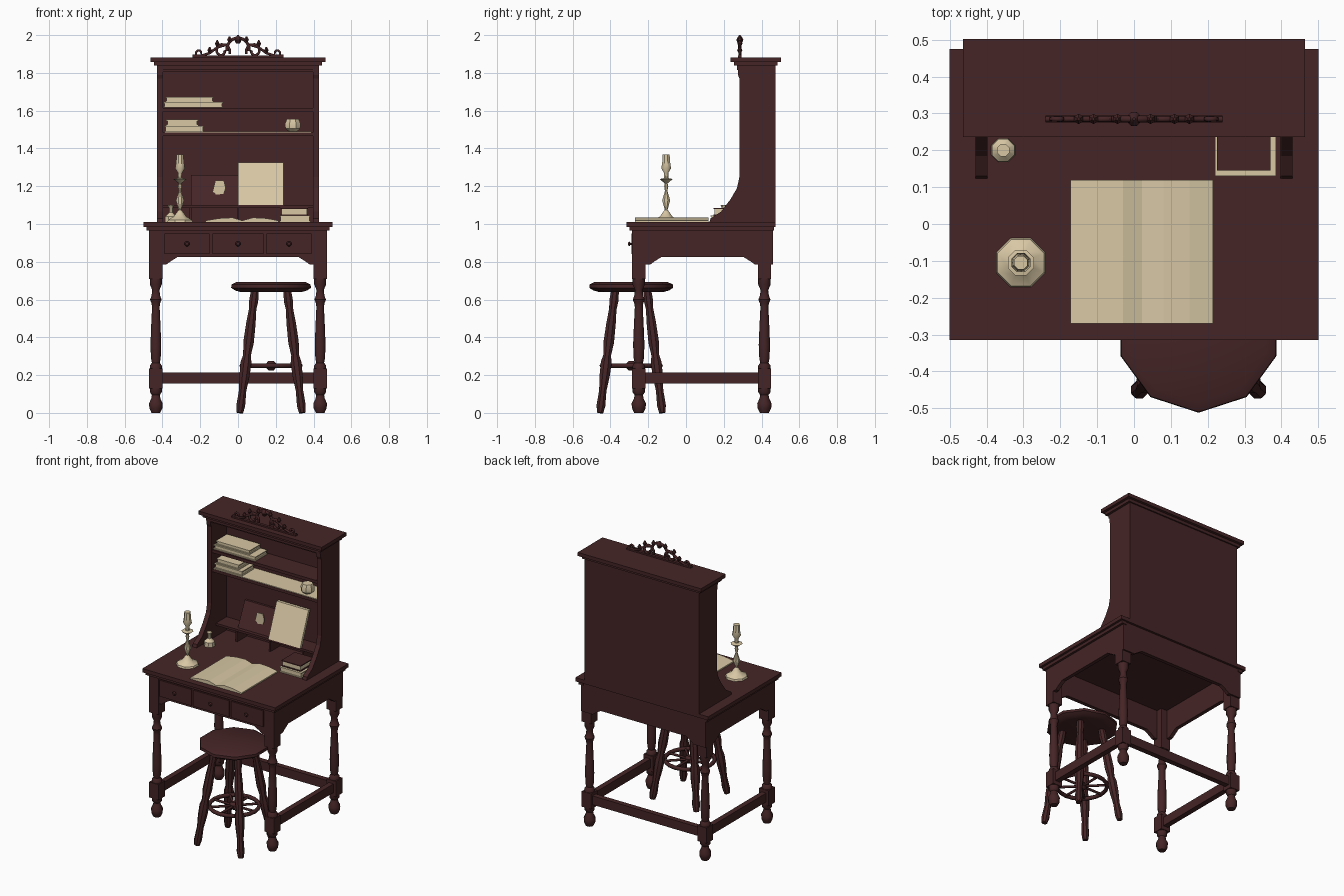
import bpy, bmesh, math
from mathutils import Vector

if "Cube" in bpy.data.objects:
    bpy.data.objects.remove(bpy.data.objects["Cube"])

def material(name, rgb):
    m = bpy.data.materials.new(name)
    m.diffuse_color = (*rgb, 1)
    m.use_nodes = True
    m.node_tree.nodes["Principled BSDF"].inputs["Base Color"].default_value = m.diffuse_color
    return m

WOOD = material("dark mahogany", (0.060, 0.018, 0.019))
CREAM = material("aged cream", (0.68, 0.57, 0.37))

def finish(name, bm, mat, smooth=False):
    bmesh.ops.recalc_face_normals(bm, faces=bm.faces)
    me = bpy.data.meshes.new(name)
    bm.to_mesh(me)
    bm.free()
    me.materials.append(mat)
    ob = bpy.data.objects.new(name, me)
    bpy.context.collection.objects.link(ob)
    if smooth:
        bpy.ops.object.select_all(action='DESELECT')
        ob.select_set(True)
        bpy.context.view_layer.objects.active = ob
        bpy.ops.object.shade_smooth_by_angle(angle=math.radians(40))
    return ob

def prism(name, pts, axis, a, b, mat=WOOD):
    """Extrude a polygon along an axis from a to b."""
    put = {'x': lambda p, t: (t, p[0], p[1]), 'y': lambda p, t: (p[0], t, p[1]),
           'z': lambda p, t: (p[0], p[1], t)}[axis]
    bm = bmesh.new()
    A = [bm.verts.new(put(p, a)) for p in pts]
    B = [bm.verts.new(put(p, b)) for p in pts]
    bm.faces.new(A)
    bm.faces.new(B[::-1])
    for i in range(len(pts)):
        j = (i + 1) % len(pts)
        bm.faces.new((A[i], A[j], B[j], B[i]))
    return finish(name, bm, mat)

def box(name, x, y, z, mat=WOOD):
    return prism(name, [(x[0], y[0]), (x[1], y[0]), (x[1], y[1]), (x[0], y[1])], 'z', *z, mat)

def lathe(name, prof, base, tip=None, mat=WOOD, n=10):
    """Turn (radius, distance) pairs around a line from base towards tip."""
    base = Vector(base)
    d = (Vector(tip) - base).normalized() if tip else Vector((0, 0, 1))
    q = Vector((0, 0, 1)).rotation_difference(d)
    bm = bmesh.new()
    rings = []
    for r, h in prof:
        rings.append([bm.verts.new(base + q @ Vector((r * math.cos((k + .5) * math.tau / n),
                      r * math.sin((k + .5) * math.tau / n), h))) for k in range(n)])
    for R, S in zip(rings, rings[1:]):
        for k in range(n):
            bm.faces.new((R[k], R[(k + 1) % n], S[(k + 1) % n], S[k]))
    bm.faces.new(rings[0][::-1])
    bm.faces.new(rings[-1])
    return finish(name, bm, mat, True)

def tube(name, pts, r, mat=WOOD, closed=False):
    cu = bpy.data.curves.new(name, 'CURVE')
    cu.dimensions = '3D'
    cu.bevel_depth, cu.bevel_resolution, cu.use_fill_caps = r, 1, True
    s = cu.splines.new('POLY')
    s.points.add(len(pts) - 1)
    for p, c in zip(s.points, pts):
        p.co = (*c, 1)
    s.use_cyclic_u = closed
    cu.materials.append(mat)
    ob = bpy.data.objects.new(name, cu)
    bpy.context.collection.objects.link(ob)
    bpy.ops.object.select_all(action='DESELECT')
    ob.select_set(True)
    bpy.context.view_layer.objects.active = ob
    bpy.ops.object.convert(target='MESH')

# desk top and moulding
box("desk_top", (-.5, .5), (-.315, .475), (.985, 1.01))
box("desk_top_rim_front", (-.485, .485), (-.3, -.27), (.965, .985))
for s in (-1, 1):
    box("desk_top_rim_side", sorted((s * .485, s * .45)), (-.3, .465), (.965, .985))

# aprons with shaped lower edges
def apron_shape(a, b):
    return [(a, .985), (a, .785), (a + .09, .785), (a + .11, .80), (a + .15, .825),
            (b - .15, .825), (b - .11, .80), (b - .09, .785), (b, .785), (b, .985)]
prism("front_apron", apron_shape(-.47, .47), 'y', -.28, -.255)
prism("back_apron", apron_shape(-.47, .47), 'y', .435, .46)
for s in (-1, 1):
    prism("side_apron", apron_shape(-.28, .455), 'x', s * .47, s * .445)

# drawer fronts and knobs
for x0, x1 in ((-.39, -.15), (-.135, .135), (.15, .39)):
    box("drawer_front", (x0, x1), (-.288, -.278), (.84, .95))
    c = (x0 + x1) / 2
    lathe("drawer_knob", [(.006, 0), (.006, .008), (.014, .012), (.008, .02)],
          (c, -.287, .895), (c, -.4, .895), n=8)

# turned desk legs with square blocks
for x in (-.435, .435):
    for y in (-.25, .415):
        for z in ((.13, .235), (.71, .985)):
            box("leg_block", (x - .035, x + .035), (y - .035, y + .035), z)
        lathe("leg_foot", [(.024, 0), (.036, .025), (.038, .05), (.026, .075), (.022, .095),
                           (.033, .11), (.033, .135)], (x, y, 0))
        lathe("leg_turning", [(.033, .23), (.033, .25), (.022, .265), (.027, .29), (.03, .36),
                              (.026, .46), (.021, .56), (.024, .58), (.032, .60), (.024, .62),
                              (.02, .65), (.033, .68), (.033, .715)], (x, y, 0))

# stretchers
for x in (-.435, .435):
    box("side_stretcher", (x - .018, x + .018), (-.22, .39), (.155, .215))
box("back_stretcher", (-.41, .41), (.397, .433), (.155, .215))

# hutch carcass
side = [(.475, 1.0), (.475, 1.85), (.275, 1.85), (.275, 1.79), (.283, 1.77), (.283, 1.25),
        (.27, 1.19), (.235, 1.13), (.185, 1.065), (.13, 1.03), (.12, 1.0)]
for s in (-1, 1):
    prism("hutch_side", side, 'x', s * .43, s * .398)
box("hutch_back", (-.425, .425), (.445, .475), (.985, 1.85))
for z in (1.475, 1.605):
    box("hutch_shelf", (-.4, .4), (.29, .45), (z - .01, z + .01))
box("low_shelf", (-.4, .4), (.33, .45), (1.085, 1.10))
for x in (-.25, .0, .25):
    box("pigeonhole_divider", (x - .006, x + .006), (.34, .45), (1.01, 1.09))
box("hutch_frieze", (-.4, .4), (.28, .30), (1.805, 1.86))

# cornice in widening steps
for e, z0, z1 in ((.0, 1.815, 1.84), (.016, 1.838, 1.86), (.034, 1.858, 1.882)):
    box("cornice", (-.43 - e, .43 + e), (.27 - e, .468 + e), (z0, z1))

# carved crest of scrolls
def arc(cx, cz, r0, r1, a0, a1, n=14):
    out = []
    for i in range(n + 1):
        t = i / n
        a, r = math.radians(a0 + (a1 - a0) * t), r0 + (r1 - r0) * t
        out.append((cx + r * math.cos(a), .285, cz + r * math.sin(a)))
    return out
def mirrored(pts, s):
    return [(s * x, y, z) for x, y, z in pts]
for s in (-1, 1):
    tube("crest_inner_scroll", mirrored(arc(.0, 1.925, .06, .058, 90, -10), s), .009)
    tube("crest_mid_scroll", mirrored(arc(.085, 1.915, .045, .012, 200, -200), s), .008)
    tube("crest_tail", mirrored([(.06, .285, 1.95), (.11, .285, 1.935), (.15, .285, 1.905),
                                 (.19, .285, 1.892), (.24, .285, 1.89)], s), .008)
    tube("crest_end_curl", mirrored(arc(.205, 1.905, .022, .008, -90, 200), s), .007)
    for x, z in ((.045, 1.975), (.11, 1.955), (.15, 1.92)):
        lathe("crest_leaf", [(.005, -.018), (.014, 0), (.004, .018)], (s * x, .285, z), n=6)
box("crest_base", (-.24, .24), (.275, .295), (1.88, 1.892))
lathe("crest_finial", [(.012, 1.955), (.02, 1.975), (.012, 1.99), (.004, 2.0)], (0, .285, 0), n=8)

# stool
cx, cy = .175, -.29
lathe("stool_seat", [(.17, .64), (.20, .648), (.222, .662), (.22, .68), (.195, .692)],
      (cx, cy, 0), n=10)
for sx in (-1, 1):
    for sy in (-1, 1):
        lathe("stool_leg", [(.018, 0), (.025, .04), (.021, .12), (.029, .2), (.031, .27),
                            (.022, .31), (.03, .38), (.027, .48), (.021, .56), (.026, .60), (.022, .66)],
              (cx + sx * .165, cy + sy * .165, 0), (cx + sx * .085, cy + sy * .085, .65), n=8)
ring = [(cx + .155 * math.cos(k * math.tau / 20), cy + .155 * math.sin(k * math.tau / 20), .25)
        for k in range(20)]
tube("stool_ring", ring, .013, closed=True)
for k in range(4):
    a = k * math.pi / 4
    dx, dy = .155 * math.cos(a), .155 * math.sin(a)
    tube("stool_ring_spoke", [(cx - dx, cy - dy, .25), (cx + dx, cy + dy, .25)], .008)
lathe("stool_ring_hub", [(.015, .225), (.03, .24), (.03, .26), (.015, .275)], (cx, cy, 0), n=8)

# open book on the desk
prism("open_book", [(-.172, 1.01), (.215, 1.01), (.215, 1.018), (.15, 1.03), (.08, 1.034), (.022, 1.018),
                    (-.03, 1.034), (-.1, 1.03), (-.172, 1.018)], 'y', -.27, .12, CREAM)

# candlestick
lathe("candlestick", [(.072, 1.01), (.068, 1.022), (.035, 1.04), (.022, 1.058), (.008, 1.075),
                      (.023, 1.125), (.007, 1.175), (.012, 1.20), (.008, 1.215), (.038, 1.238),
                      (.012, 1.243), (.012, 1.27), (.028, 1.295), (.022, 1.33), (.02, 1.368)],
      (-.307, -.105, 0), mat=CREAM, n=8)

# inkwell inside the hutch
lathe("inkwell", [(.035, 1.01), (.033, 1.04), (.012, 1.06), (.012, 1.085), (.018, 1.10)],
      (-.355, .2, 0), mat=CREAM, n=8)

# leaning board, papers and card
prism("leaning_board", [(.355, 1.10), (.37, 1.10), (.445, 1.26), (.43, 1.26)], 'x', -.25, .0)
prism("leaning_paper", [(.325, 1.10), (.345, 1.10), (.435, 1.325), (.415, 1.325)], 'x', .0, .24, CREAM)
prism("note_card", [(-.135, 1.17), (-.115, 1.155), (-.075, 1.16), (-.065, 1.19), (-.075, 1.23), (-.12, 1.23)],
      'y', .375, .38, CREAM)

# books: cream page block between dark or cream covers
def book(x, y, z, cover):
    t = .006
    box("book_pages", (x[0] + .006, x[1] - .006), (y[0] + .006, y[1]), (z[0] + t, z[1] - t), CREAM)
    for zz in (z[0], z[1] - t):
        box("book_cover", x, y, (zz, zz + t), cover)
book((.22, .385), (.13, .29), (1.01, 1.045), CREAM)
book((.225, .37), (.145, .29), (1.045, 1.085), WOOD)
book((-.395, -.08), (.30, .43), (1.616, 1.645), CREAM)
book((-.385, -.13), (.31, .43), (1.645, 1.672), CREAM)
book((-.39, -.18), (.30, .43), (1.487, 1.52), CREAM)
book((-.38, -.21), (.31, .43), (1.52, 1.552), CREAM)

# shelf cloth and cup
box("shelf_cloth", (-.39, .39), (.292, .444), (1.485, 1.489), CREAM)
lathe("cup", [(.022, 1.488), (.042, 1.505), (.045, 1.53), (.034, 1.555)], (.29, .335, 0), mat=CREAM, n=8)
